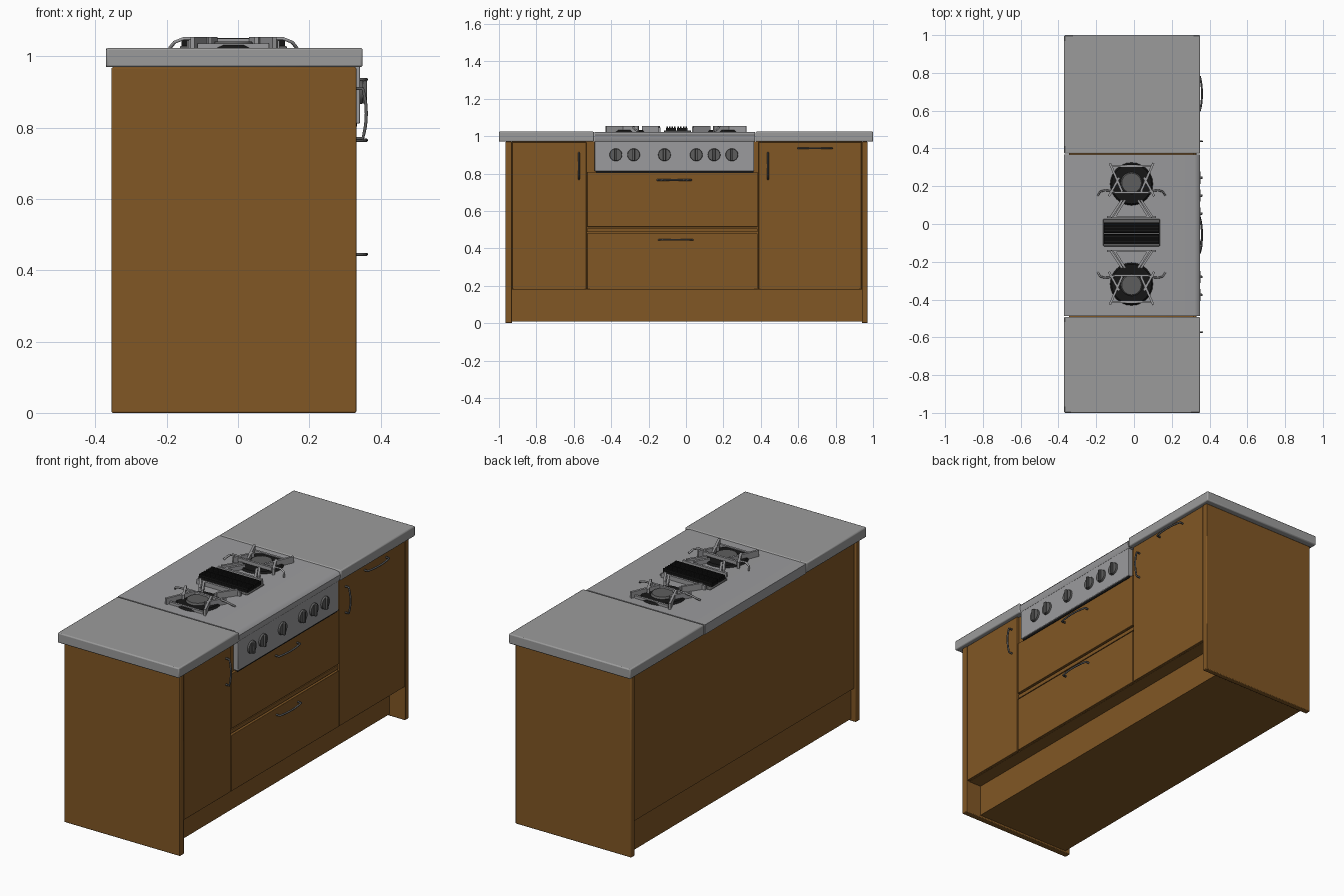
import bpy, bmesh, math
from mathutils import Vector

cube = bpy.data.objects.get("Cube")
if cube:
    bpy.data.objects.remove(cube, do_unlink=True)


def material(name, rgb):
    m = bpy.data.materials.new(name)
    m.use_nodes = True
    m.diffuse_color = (*rgb, 1)
    m.node_tree.nodes["Principled BSDF"].inputs["Base Color"].default_value = (*rgb, 1)
    return m


WOOD = material("brown wood", (0.22, 0.095, 0.018))
STONE = material("grey stone", (0.33, 0.33, 0.33))
STEEL = material("brushed steel", (0.33, 0.33, 0.34))
DARK = material("dark steel", (0.11, 0.11, 0.11))
BLACK = material("black iron", (0.008, 0.008, 0.008))


def finish(name, bm, mat, bevel=0):
    bmesh.ops.recalc_face_normals(bm, faces=bm.faces)
    mesh = bpy.data.meshes.new(name)
    bm.to_mesh(mesh)
    bm.free()
    ob = bpy.data.objects.new(name, mesh)
    bpy.context.collection.objects.link(ob)
    mesh.materials.append(mat)
    if bevel:
        mod = ob.modifiers.new("soft edges", "BEVEL")
        mod.width, mod.segments = bevel, 2
    bpy.ops.object.select_all(action="DESELECT")
    ob.select_set(True)
    bpy.context.view_layer.objects.active = ob
    bpy.ops.object.shade_smooth_by_angle(angle=math.radians(35))
    return ob


def box(name, x, y, z, mat, bevel=0.0):
    bm = bmesh.new()
    bmesh.ops.create_cube(bm, size=1)
    for v in bm.verts:
        for i, (a, b) in enumerate((x, y, z)):
            v.co[i] = (a + b) / 2 + v.co[i] * (b - a)
    return finish(name, bm, mat, bevel)


def extrude_y(name, profile, y0, y1, mat, bevel=0.0):
    """Sweep an x-z outline along y."""
    bm = bmesh.new()
    face = bm.faces.new([bm.verts.new((x, y0, z)) for x, z in profile])
    new = bmesh.ops.extrude_face_region(bm, geom=[face])["geom"]
    bmesh.ops.translate(bm, vec=(0, y1 - y0, 0),
                        verts=[v for v in new if isinstance(v, bmesh.types.BMVert)])
    return finish(name, bm, mat, bevel)


def rod(name, points, radius, mat):
    """Round bar along a path."""
    curve = bpy.data.curves.new(name, "CURVE")
    curve.dimensions = "3D"
    curve.bevel_depth, curve.bevel_resolution = radius, 1
    curve.use_fill_caps = True
    spline = curve.splines.new("POLY")
    spline.points.add(len(points) - 1)
    for p, co in zip(spline.points, points):
        p.co = (*co, 1)
    curve.materials.append(mat)
    ob = bpy.data.objects.new(name, curve)
    bpy.context.collection.objects.link(ob)
    return ob


def disc(name, centre, r1, r2, depth, axis, mat, sides=24):
    bm = bmesh.new()
    bmesh.ops.create_cone(bm, cap_ends=True, segments=sides,
                          radius1=r1, radius2=r2, depth=depth)
    turn = Vector((0, 0, 1)).rotation_difference(Vector(axis)).to_matrix()
    bmesh.ops.rotate(bm, verts=bm.verts, matrix=turn)
    bmesh.ops.translate(bm, verts=bm.verts, vec=centre)
    return finish(name, bm, mat)


# Cabinet shell: end panels, core and recessed plinth
box("front_end_panel", (-0.355, 0.332), (-0.965, -0.93), (0, 0.97), WOOD, 0.004)
box("back_end_panel", (-0.355, 0.332), (0.94, 0.97), (0, 0.97), WOOD, 0.004)
box("cabinet_core", (-0.345, 0.315), (-0.93, 0.94), (0.18, 0.97), WOOD)
box("plinth", (-0.325, 0.24), (-0.93, 0.94), (0.01, 0.18), WOOD)

# Doors and drawers with narrow gaps
FACE = (0.315, 0.33)
box("front_door", FACE, (-0.928, -0.533), (0.18, 0.968), WOOD, 0.002)
box("back_door", FACE, (0.388, 0.938), (0.18, 0.968), WOOD, 0.002)
box("lower_drawer", FACE, (-0.528, 0.383), (0.18, 0.48), WOOD, 0.002)
box("drawer_rail", (0.315, 0.325), (-0.528, 0.383), (0.487, 0.507), WOOD)
box("upper_drawer", FACE, (-0.528, 0.383), (0.515, 0.808), WOOD, 0.002)

# Worktops
box("front_worktop", (-0.37, 0.35), (-1, -0.492), (0.97, 1.024), STONE, 0.006)
box("back_worktop", (-0.37, 0.35), (0.372, 1), (0.97, 1.024), STONE, 0.006)

# Cooktop with rolled front lip and control panel below
extrude_y("cooktop", [(-0.37, 0.97), (-0.37, 1.022), (0.32, 1.022), (0.338, 1.017),
                      (0.349, 1.005), (0.349, 0.99), (0.342, 0.97)],
          -0.488, 0.368, STEEL)
box("control_panel", (0.3, 0.342), (-0.488, 0.364), (0.812, 0.972), STEEL, 0.003)
box("panel_shadow_gap", (0.3, 0.334), (-0.48, 0.36), (0.803, 0.813), BLACK)

# Knobs
for i, y in enumerate((-0.375, -0.28, -0.115, 0.055, 0.15, 0.245)):
    disc(f"knob_base_{i + 1}", (0.346, y, 0.9), 0.034, 0.032, 0.01, (1, 0, 0), DARK)
    box(f"knob_grip_{i + 1}", (0.35, 0.362), (y - 0.007, y + 0.007),
        (0.868, 0.932), DARK, 0.003)


# Bowed bar handles
def handle(name, centre, along, half):
    centre, along = Vector(centre), Vector(along)
    path = [centre - along * half]
    for i in range(9):
        t = -1 + i / 4
        out = Vector((0.02 + 0.01 * (1 - t * t), 0, 0))
        path.append(centre + along * half * t + out)
    path.append(centre + along * half)
    rod(name, path, 0.005, DARK)


handle("front_door_handle", (0.33, -0.573, 0.84), (0, 0, 1), 0.07)
handle("back_door_handle", (0.33, 0.438, 0.84), (0, 0, 1), 0.07)
handle("upper_drawer_handle", (0.33, -0.063, 0.765), (0, 1, 0), 0.09)
handle("lower_drawer_handle", (0.33, -0.055, 0.445), (0, 1, 0), 0.09)
handle("back_door_top_handle", (0.33, 0.69, 0.935), (0, 1, 0), 0.09)

# Central griddle: tray, two ribbed black plates and a divider
CX, CY = -0.013, -0.053
box("griddle_tray", (CX - 0.15, CX + 0.15), (CY - 0.065, CY + 0.08), (1.015, 1.03), DARK, 0.004)
for k, y in enumerate((CY - 0.027, CY + 0.033)):
    box(f"griddle_plate_{k + 1}", (CX - 0.145, CX + 0.145), (y - 0.027, y + 0.027),
        (1.02, 1.042), BLACK)
    for j in range(4):
        yy = y - 0.021 + j * 0.014
        box(f"griddle_rib_{k + 1}_{j + 1}", (CX - 0.145, CX + 0.145),
            (yy - 0.004, yy + 0.004), (1.04, 1.052), BLACK)


# Flat grate bar between two plan points
def bar(name, a, b, z=(1.022, 1.055), width=0.012):
    a, b = Vector((*a, 0)), Vector((*b, 0))
    side = (b - a).normalized().cross(Vector((0, 0, 1))) * width / 2
    bm = bmesh.new()
    f = bm.faces.new([bm.verts.new(p + Vector((0, 0, z[0])))
                      for p in (a + side, b + side, b - side, a - side)])
    new = bmesh.ops.extrude_face_region(bm, geom=[f])["geom"]
    bmesh.ops.translate(bm, vec=(0, 0, z[1] - z[0]),
                        verts=[v for v in new if isinstance(v, bmesh.types.BMVert)])
    finish(name, bm, STEEL)


# Burners and grates, repeated on both sides of the griddle
for end, s in (("back", 1), ("front", -1)):
    y = lambda d: CY + s * d
    disc(f"{end}_burner_ring", (CX, y(0.265), 1.026), 0.115, 0.105, 0.012, (0, 0, 1), BLACK)
    disc(f"{end}_burner_cap", (CX, y(0.27), 1.035), 0.06, 0.052, 0.014, (0, 0, 1), DARK)
    bar(f"{end}_grate_outer_bar", (CX - 0.1, y(0.36)), (CX + 0.1, y(0.36)), (1.022, 1.036))
    bar(f"{end}_grate_inner_bar", (CX - 0.1, y(0.22)), (CX + 0.1, y(0.22)), (1.03, 1.05))
    bar(f"{end}_griddle_rim", (CX - 0.13, y(0.09)), (CX + 0.13, y(0.09)), (1.022, 1.045))
    for side, m in (("left", 1), ("right", -1)):
        x = lambda d: CX + m * d
        n = f"{end}_{side}"
        bar(n + "_grate_arm", (x(0.115), y(0.375)), (x(0.05), y(0.225)))
        bar(n + "_grate_spoke", (x(0.12), y(0.2)), (x(0.065), y(0.3)))
        bar(n + "_brace_outer", (x(0.11), y(0.09)), (x(0.05), y(0.18)))
        bar(n + "_brace_inner", (x(0.09), y(0.09)), (x(0.035), y(0.18)), (1.022, 1.045))
        rod(n + "_grate_hook", [(x(0.09), y(0.225), 1.05), (x(0.14), y(0.232), 1.05),
                                (x(0.165), y(0.225), 1.04), (x(0.178), y(0.205), 1.024)],
            0.005, STEEL)
